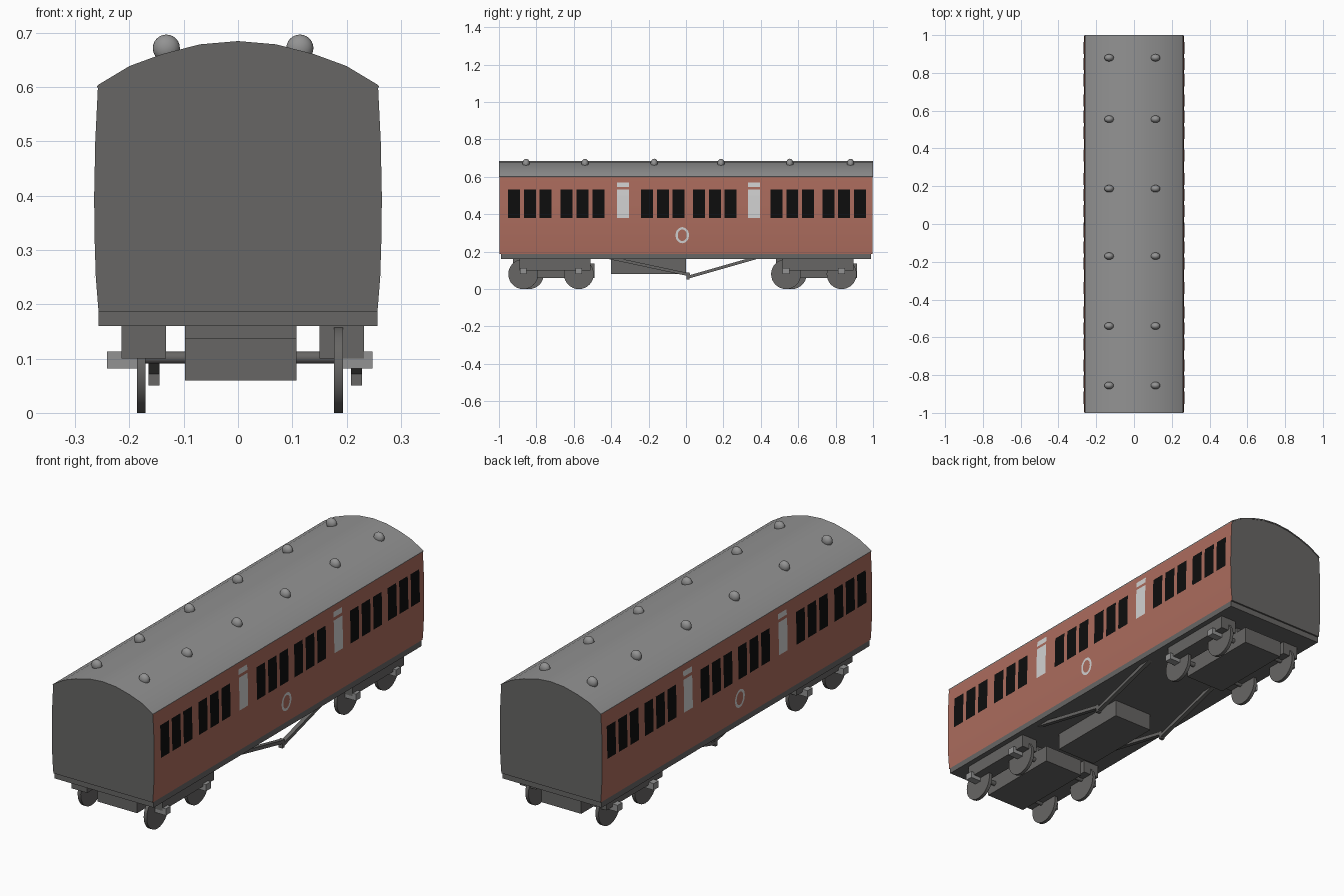
import bpy, bmesh, math
from mathutils import Matrix, Vector

if "Cube" in bpy.data.objects:
    bpy.data.objects.remove(bpy.data.objects["Cube"])


def material(name, rgb):
    m = bpy.data.materials.new(name)
    m.diffuse_color = (*rgb, 1)
    m.use_nodes = True
    m.node_tree.nodes["Principled BSDF"].inputs["Base Color"].default_value = m.diffuse_color
    return m


RED = material("maroon_red", (0.41, 0.15, 0.11))
DARK = material("dark_grey", (0.135, 0.132, 0.128))
ROOF = material("roof_grey", (0.29, 0.29, 0.29))
BLACK = material("window_black", (0.004, 0.004, 0.004))
WHITE = material("pale_grey", (0.64, 0.64, 0.64))


def finish(name, bm, mats, smooth=False):
    me = bpy.data.meshes.new(name)
    bm.to_mesh(me)
    bm.free()
    for m in mats:
        me.materials.append(m)
    if smooth:
        me.shade_smooth()
        me.set_sharp_from_angle(angle=math.radians(35))
    ob = bpy.data.objects.new(name, me)
    bpy.context.collection.objects.link(ob)
    return ob


def box(name, x, y, z, mat):
    bm = bmesh.new()
    size = Vector((x[1] - x[0], y[1] - y[0], z[1] - z[0]))
    mid = Vector((x[0] + x[1], y[0] + y[1], z[0] + z[1])) / 2
    bmesh.ops.create_cube(bm, size=1, matrix=Matrix.Translation(mid) @ Matrix.Diagonal((*size, 1)))
    return finish(name, bm, [mat])


def cylinder_x(name, x, y, z, r, mat, sides=32):
    bm = bmesh.new()
    mtx = Matrix.Translation(((x[0] + x[1]) / 2, y, z)) @ Matrix.Rotation(math.pi / 2, 4, 'Y')
    bmesh.ops.create_cone(bm, cap_ends=True, segments=sides, radius1=r, radius2=r,
                          depth=x[1] - x[0], matrix=mtx)
    return finish(name, bm, [mat], True)


def extrude_profile(name, pts, y0, y1, mats, rule=None, smooth=False):
    """Closed (x, z) outline pushed along y."""
    bm = bmesh.new()
    f = bm.faces.new([bm.verts.new((x, y0, z)) for x, z in pts])
    ext = bmesh.ops.extrude_face_region(bm, geom=[f])
    bmesh.ops.translate(bm, vec=(0, y1 - y0, 0),
                        verts=[v for v in ext["geom"] if isinstance(v, bmesh.types.BMVert)])
    bmesh.ops.recalc_face_normals(bm, faces=bm.faces)
    if rule:
        for face in bm.faces:
            face.material_index = rule(face)
    return finish(name, bm, mats, smooth)


# Body shell: gently bowed sides under an arched top
side = [(0.257, 0.187), (0.262, 0.25), (0.2645, 0.33), (0.265, 0.40), (0.263, 0.50), (0.258, 0.603)]
arch = [(0.255, 0.606), (0.20, 0.639), (0.14, 0.661), (0.07, 0.679), (0.0, 0.685)]
inner = [(x, z - 0.004) for x, z in arch]
half = side + inner
outline = half + [(-x, z) for x, z in reversed(half[:-1])]
extrude_profile("carriage_body", outline, -0.998, 0.998, [DARK, RED],
                lambda f: 1 if abs(f.normal.x) > 0.9 else 0, True)

# Roof skin
full = lambda pts: pts + [(-x, z) for x, z in reversed(pts[:-1])]
rim = [(0.260, 0.602)] + arch
low = [(0.258, 0.598)] + [(x, z - 0.006) for x, z in arch]
extrude_profile("roof", full(rim) + full(low)[::-1], -1, 1, [DARK, ROOF],
                lambda f: 0 if abs(f.normal.y) > 0.9 else 1, True)

# Roof vents
for i, y in enumerate((-0.855, -0.54, -0.17, 0.187, 0.555, 0.88)):
    for x in (-0.132, 0.114):
        bm = bmesh.new()
        bmesh.ops.create_uvsphere(bm, u_segments=20, v_segments=12, radius=1,
                                  matrix=Matrix.Translation((x, y, 0.672))
                                  @ Matrix.Diagonal((0.025, 0.019, 0.025, 1)))
        finish(f"roof_vent_{i}", bm, [ROOF], True)


# Painted side details, following the bowed side
def side_x(z):
    for (x0, z0), (x1, z1) in zip(side, side[1:]):
        if z <= z1:
            return x0 + (x1 - x0) * (z - z0) / (z1 - z0)
    return side[-1][0]


def plate(name, s, y0, y1, z0, z1, mat):
    zs = [z0] + [z for _, z in side if z0 < z < z1] + [z1]
    bm = bmesh.new()
    rows = [[bm.verts.new((s * (side_x(z) + 0.002), y, z)) for y in (y0, y1)] for z in zs]
    for a, b in zip(rows, rows[1:]):
        q = [a[0], a[1], b[1], b[0]]
        bm.faces.new(q if s > 0 else q[::-1])
    finish(name, bm, [mat])


for s in (-1, 1):
    for start in (-0.952, -0.670, -0.241, 0.037, 0.451, 0.729):
        for k in range(3):
            y = start + 0.085 * k
            plate("window", s, y, y + 0.064, 0.38, 0.532, BLACK)
    for y in (-0.338, 0.363):
        plate("door_window", s, y - 0.032, y + 0.032, 0.38, 0.532, WHITE)
        plate("door_vent", s, y - 0.032, y + 0.032, 0.546, 0.571, WHITE)
    # Oval ring on the lower panel
    bm = bmesh.new()
    n = 32
    ring = []
    for i in range(n):
        a = 2 * math.pi * i / n
        pair = []
        for ry, rz in ((0.024, 0.031), (0.036, 0.043)):
            z = 0.288 + rz * math.sin(a)
            pair.append(bm.verts.new((s * (side_x(z) + 0.002), -0.02 + ry * math.cos(a), z)))
        ring.append(pair)
    for i in range(n):
        a, b = ring[i], ring[(i + 1) % n]
        q = [a[0], a[1], b[1], b[0]]
        bm.faces.new(q if s > 0 else q[::-1])
    finish("side_ring", bm, [WHITE])

# Underframe and equipment box
box("underframe", (-0.257, 0.257), (-0.99, 0.99), (0.16, 0.187), DARK)
box("equipment_box", (-0.096, 0.108), (-0.40, 0.0), (0.08, 0.16), DARK)

# Bogies: centre slab, side frames, wheels, axles, axle boxes
for tag, c in (("front", -0.72), ("rear", 0.685)):
    box(tag + "_bogie_slab", (-0.098, 0.108), (c - 0.18, c + 0.23), (0.06, 0.138), DARK)
    box(tag + "_bogie_bolster", (-0.098, 0.108), (c - 0.12, c + 0.17), (0.138, 0.16), DARK)
    box(tag + "_left_frame", (-0.215, -0.133), (c - 0.205, c + 0.21), (0.10, 0.16), DARK)
    box(tag + "_right_frame", (0.15, 0.232), (c - 0.17, c + 0.21), (0.10, 0.16), DARK)
    for d, far in ((-0.15, 0.03), (0.147, 0.0)):
        y = c + d
        cylinder_x(tag + "_right_wheel", (0.177, 0.193), y, 0.08, 0.08, DARK)
        cylinder_x(tag + "_left_wheel", (-0.186, -0.170), y + far, 0.08, 0.08, DARK)
        cylinder_x(tag + "_axle", (-0.175, 0.185), y + far / 2, 0.102, 0.011, DARK, 16)
        box(tag + "_right_axle_box", (0.19, 0.248), (y - 0.018, y + 0.018), (0.082, 0.113), ROOF)
        box(tag + "_left_axle_box", (-0.241, -0.18), (y + far - 0.018, y + far + 0.018),
            (0.082, 0.113), ROOF)


# Truss rods under each side, meeting at a short post
def bar(name, x, y0, z0, y1, z1, h):
    bm = bmesh.new()
    d = Vector((0, y1 - y0, z1 - z0))
    mtx = (Matrix.Translation((x, (y0 + y1) / 2, (z0 + z1) / 2))
           @ Matrix.Rotation(math.atan2(d.z, d.y), 4, 'X') @ Matrix.Diagonal((0.02, d.length, h, 1)))
    bmesh.ops.create_cube(bm, size=1, matrix=mtx)
    finish(name, bm, [DARK])


for x in (-0.155, 0.218):
    bar("truss_rod_front", x, -0.41, 0.168, 0.02, 0.076, 0.016)
    bar("truss_rod_rear", x, 0.005, 0.062, 0.39, 0.172, 0.016)
    box("truss_post", (x - 0.01, x + 0.01), (0.002, 0.018), (0.05, 0.088), DARK)
